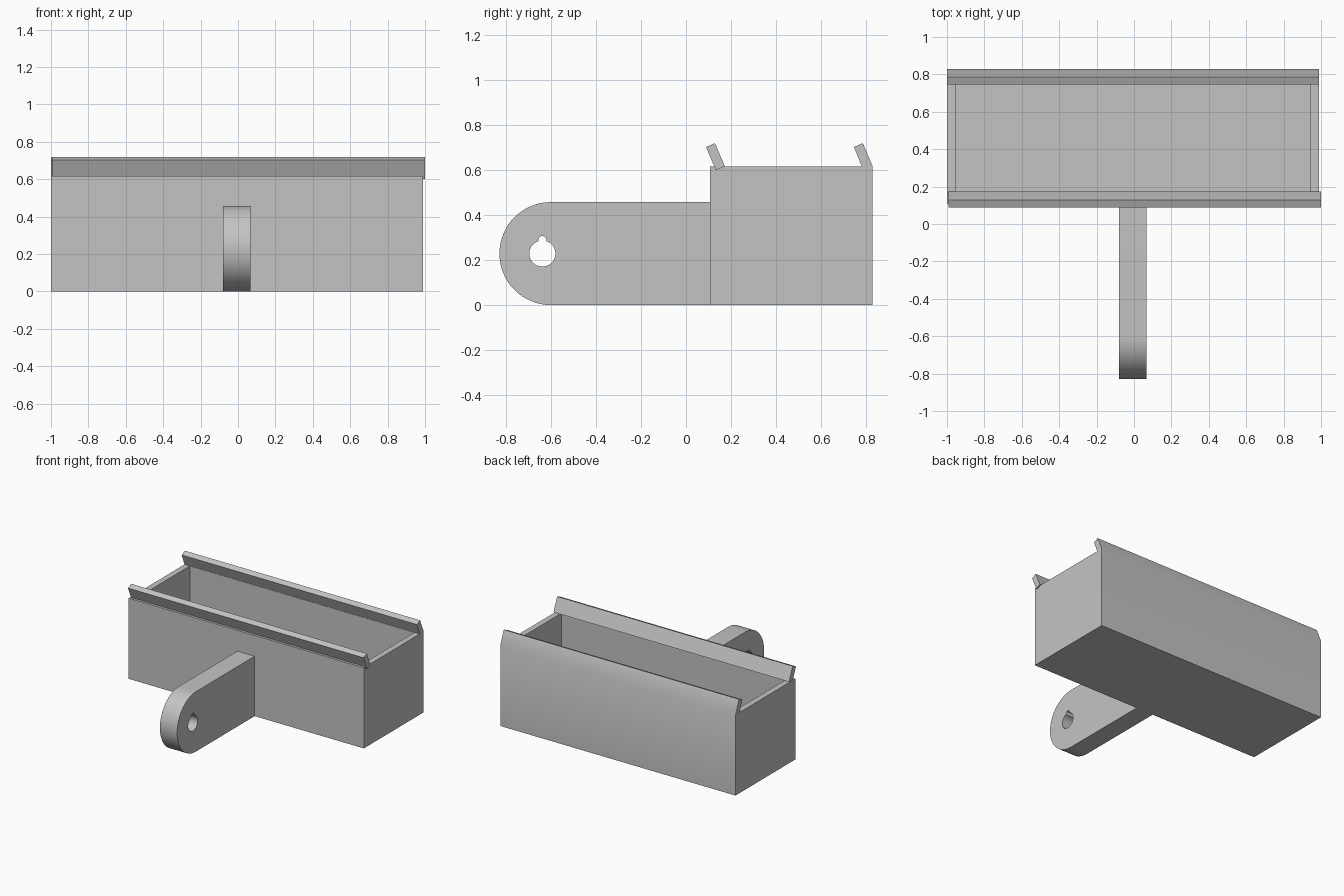
import bpy, bmesh
from math import pi, sin, cos, radians

cube = bpy.data.objects.get("Cube")
if cube:
    bpy.data.objects.remove(cube, do_unlink=True)

grey = bpy.data.materials.new("plain grey")
grey.use_nodes = True
grey.diffuse_color = (0.55, 0.55, 0.55, 1)
grey.node_tree.nodes["Principled BSDF"].inputs["Base Color"].default_value = grey.diffuse_color


def extrude_x(name, profile, x0, x1):
    """Solid made by sweeping a (y, z) outline from x0 to x1."""
    bm = bmesh.new()
    face = bm.faces.new([bm.verts.new((x0, y, z)) for y, z in profile])
    swept = bmesh.ops.extrude_face_region(bm, geom=[face])["geom"]
    verts = [v for v in swept if isinstance(v, bmesh.types.BMVert)]
    bmesh.ops.translate(bm, verts=verts, vec=(x1 - x0, 0, 0))
    bmesh.ops.recalc_face_normals(bm, faces=bm.faces)
    mesh = bpy.data.meshes.new(name)
    bm.to_mesh(mesh)
    bm.free()
    mesh.materials.append(grey)
    obj = bpy.data.objects.new(name, mesh)
    bpy.context.collection.objects.link(obj)
    return obj


def arc(cy, cz, r, start, end, steps):
    angles = [start + (end - start) * i / steps for i in range(steps + 1)]
    return [(cy + r * cos(a), cz + r * sin(a)) for a in angles]


def cut(obj, cutter):
    """Apply a boolean difference and discard the cutter."""
    mod = obj.modifiers.new("cut", 'BOOLEAN')
    mod.operation = 'DIFFERENCE'
    mod.solver = 'EXACT'
    mod.object = cutter
    select(obj)
    bpy.ops.object.modifier_apply(modifier=mod.name)
    bpy.data.objects.remove(cutter, do_unlink=True)


def select(obj):
    bpy.ops.object.select_all(action='DESELECT')
    obj.select_set(True)
    bpy.context.view_layer.objects.active = obj


def smooth(obj):
    select(obj)
    bpy.ops.object.shade_smooth_by_angle(angle=radians(30))


# Open tray whose back wall runs up into a lip leaning forward
front, back, rim, wall = 0.107, 0.83, 0.617, 0.045
tray = extrude_x("tray", [(front, 0), (back, 0), (back, rim), (0.787, 0.72),
                          (0.747, 0.703), (0.782, rim), (front, rim)], -1, 0.99)
cavity = extrude_x("cavity_cutter", [(front + wall, wall), (0.782, wall), (0.782, rim - 0.001),
                                     (0.70, 0.66), (front + wall, 0.66)],
                   -1 + wall, 0.99 - wall)
cut(tray, cavity)
smooth(tray)

# Separate leaning lip on the front wall
extrude_x("front_lip", [(0.133, 0.60), (0.173, 0.617), (0.129, 0.72), (0.089, 0.703)],
          -0.993, 1.0)

# Mounting tongue with a rounded end
radius = 0.229
tongue = extrude_x("mounting_tongue",
                   [(front, 0), (front, 2 * radius)]
                   + arc(-0.601, radius, radius, pi / 2, 3 * pi / 2, 32),
                   -0.08, 0.066)

# Keyed hole: a round bore with a small round-topped notch above it
hole_y, bore, notch = -0.639, 0.058, 0.018
gap = 0.316
keyhole = (arc(hole_y, radius, bore, pi / 2 + gap, 5 * pi / 2 - gap, 40)
           + arc(hole_y, radius + bore + 0.002, notch, 0, pi, 10))
cut(tongue, extrude_x("keyhole_cutter", keyhole, -0.2, 0.2))
smooth(tongue)
